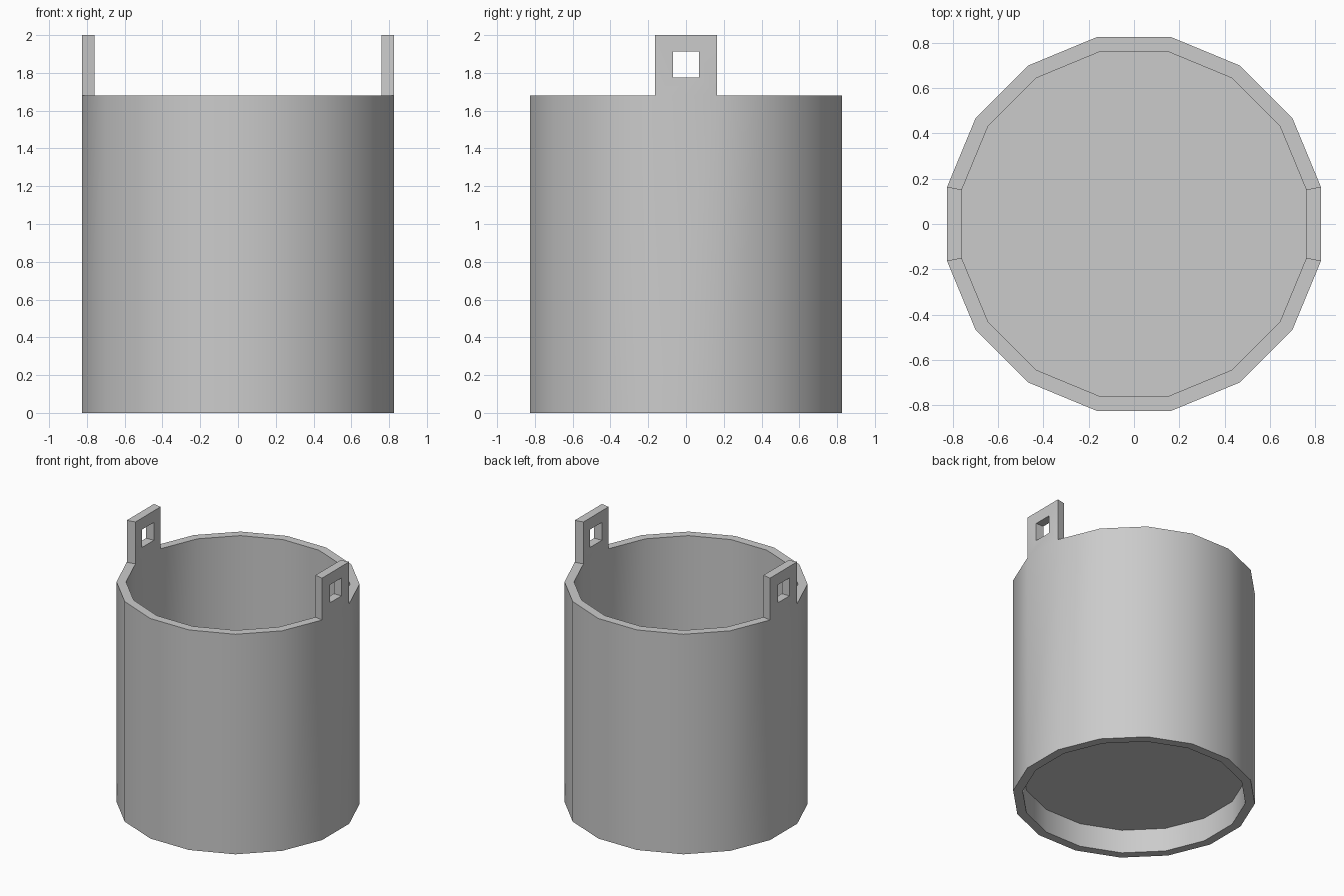
import bpy, bmesh, math

if "Cube" in bpy.data.objects:
    bpy.data.objects.remove(bpy.data.objects["Cube"])

N = 16
R_OUT, R_IN = 0.841, 0.775
RIM_Z, EAR_Z = 1.68, 2.0
STEP = 2 * math.pi / N


def ring(bm, r, z):
    # Half-step offset puts flat sides on the x and y axes
    return [bm.verts.new((r * math.cos((i - 0.5) * STEP),
                          r * math.sin((i - 0.5) * STEP), z)) for i in range(N)]


def bridge(bm, a, b, skip=()):
    n = len(a)
    for i in range(n):
        if i not in skip:
            j = (i + 1) % n
            bm.faces.new((a[i], a[j], b[j], b[i]))


def finish(bm, name):
    bmesh.ops.remove_doubles(bm, verts=bm.verts, dist=0.0005)
    bmesh.ops.recalc_face_normals(bm, faces=bm.faces)
    mesh = bpy.data.meshes.new(name)
    bm.to_mesh(mesh)
    bm.free()
    ob = bpy.data.objects.new(name, mesh)
    bpy.context.collection.objects.link(ob)
    bpy.ops.object.select_all(action='DESELECT')
    ob.select_set(True)
    bpy.context.view_layer.objects.active = ob
    bpy.ops.object.shade_smooth_by_angle(angle=math.radians(30))
    return ob


# Bucket wall: a tube, with the rim left open below the two ears
bm = bmesh.new()
ob_, ot = ring(bm, R_OUT, 0), ring(bm, R_OUT, RIM_Z)
ib, it = ring(bm, R_IN, 0), ring(bm, R_IN, RIM_Z)
bridge(bm, ob_, ot)
bridge(bm, it, ib)
bridge(bm, ib, ob_)
bridge(bm, ot, it, skip=(0, N // 2))

# Ears: square-holed lugs rising from opposite rim segments
for s in (1, -1):
    loops = []
    for r in (R_OUT, R_IN):
        x, w = s * r * math.cos(STEP / 2), r * math.sin(STEP / 2)
        edge = [(-w, RIM_Z), (w, RIM_Z), (w, EAR_Z), (-w, EAR_Z)]
        hole = [(-0.07, 1.775), (0.07, 1.775), (0.07, 1.912), (-0.07, 1.912)]
        loops += [[bm.verts.new((x, y, z)) for y, z in pts] for pts in (edge, hole)]
    out_edge, out_hole, in_edge, in_hole = loops
    bridge(bm, out_edge, out_hole)
    bridge(bm, out_hole, in_hole)
    bridge(bm, in_hole, in_edge)
    bridge(bm, in_edge, out_edge, skip=(0,))
finish(bm, "bucket_wall")

# Floor: disc recessed above the bottom rim
bm = bmesh.new()
low, high = ring(bm, R_IN, 0.18), ring(bm, R_IN, 0.245)
bridge(bm, low, high)
bm.faces.new(low)
bm.faces.new(high)
finish(bm, "bucket_floor")
